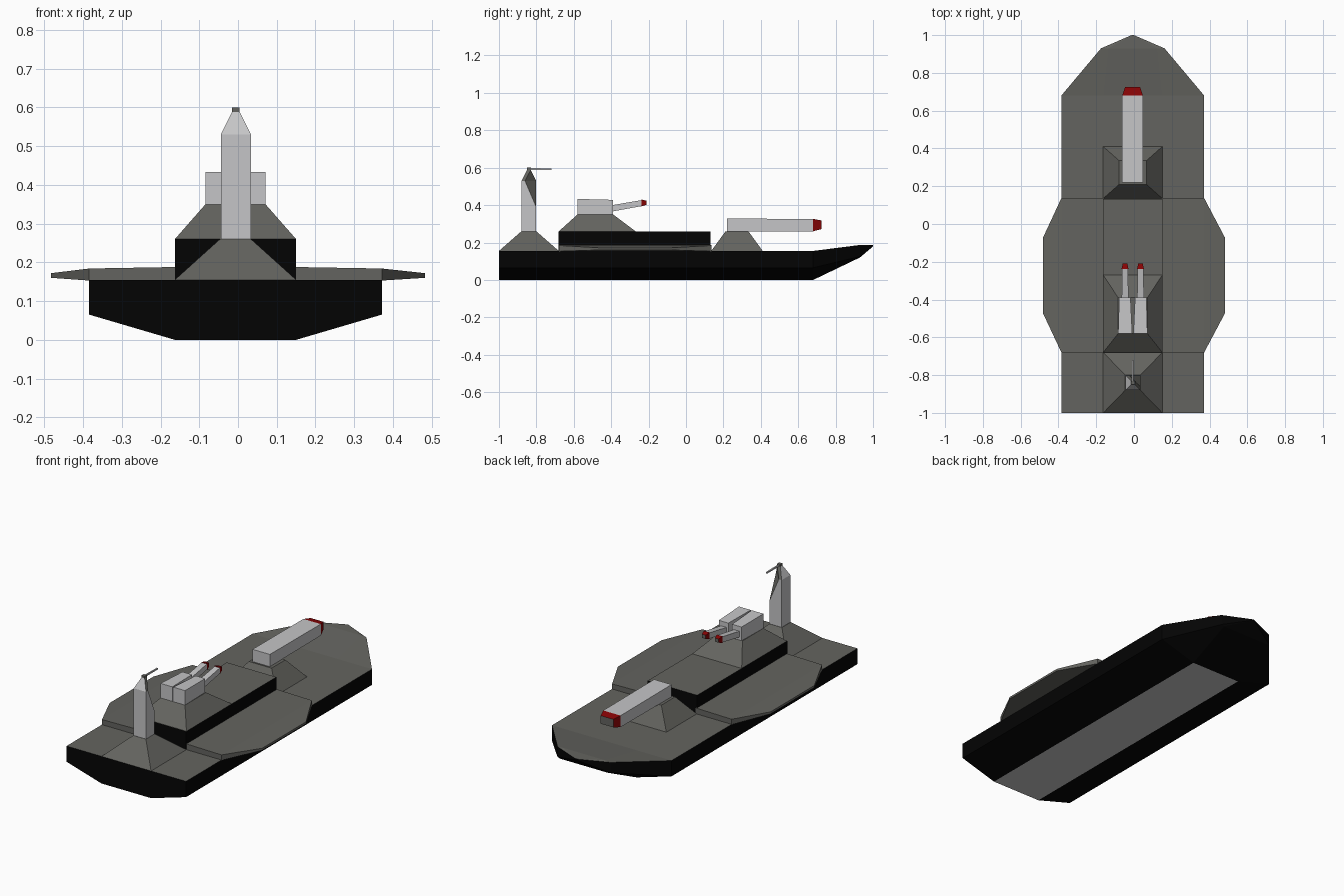
import bpy, bmesh

if "Cube" in bpy.data.objects:
    bpy.data.objects.remove(bpy.data.objects["Cube"])

CX = -0.0065  # centre line of hull and turrets


def material(name, r, g, b):
    m = bpy.data.materials.new(name)
    m.diffuse_color = (r, g, b, 1)
    m.use_nodes = True
    m.node_tree.nodes["Principled BSDF"].inputs["Base Color"].default_value = m.diffuse_color
    return m


DECK = material("deck_grey", 0.127, 0.127, 0.115)
BLACK = material("hull_black", 0.0012, 0.0012, 0.0012)
LIGHT = material("light_grey", 0.56, 0.56, 0.57)
RED = material("muzzle_red", 0.25, 0.001, 0.0015)


def loft(name, rings, mats, rule=None):
    """Skin closed rings in order, cap both ends, colour faces by rule."""
    bm = bmesh.new()
    rows = [[bm.verts.new(p) for p in ring] for ring in rings]
    n = len(rows[0])
    for a, b in zip(rows, rows[1:]):
        for i in range(n):
            j = (i + 1) % n
            bm.faces.new((a[i], a[j], b[j], b[i]))
    bm.faces.new(rows[0])
    bm.faces.new(rows[-1])
    bmesh.ops.remove_doubles(bm, verts=bm.verts, dist=1e-5)
    bmesh.ops.recalc_face_normals(bm, faces=bm.faces)
    bm.normal_update()
    if rule:
        for f in bm.faces:
            f.material_index = rule(f)
    me = bpy.data.meshes.new(name)
    bm.to_mesh(me)
    bm.free()
    for m in mats:
        me.materials.append(m)
    ob = bpy.data.objects.new(name, me)
    bpy.context.collection.objects.link(ob)
    return ob


def rect_z(x0, x1, y0, y1, z):
    return [(x0, y0, z), (x1, y0, z), (x1, y1, z), (x0, y1, z)]


def rect_y(x0, x1, y, z0, z1):
    return [(x0, y, z0), (x1, y, z0), (x1, y, z1), (x0, y, z1)]


# Hull: cross-sections from stern to bow
def section(y, deck, inner, bilge, keel):
    half = [keel, bilge, deck, inner]
    right = [(CX + x, y, z) for x, z in half]
    left = [(CX - x, y, z) for x, z in reversed(half)]
    return right + left


def hull_rule(f):
    return 0 if f.normal.z > 0.5 else 2 if f.normal.z < -0.99 else 1


main = ((0.378, 0.155), (0.157, 0.155), (0.378, 0.065), (0.157, 0))
loft("hull", [
    section(-1, *main),
    section(0.68, *main),
    section(0.93, (0.168, 0.184), (0.13, 0.187), (0.168, 0.125), (0.15, 0.12)),
    section(1.0, (0.006, 0.186), (0.003, 0.187), (0.006, 0.18), (0.003, 0.179)),
], [DECK, BLACK, LIGHT], hull_rule)

# Side wing decks
for side, s in (("left", -1), ("right", 1)):
    rings = []
    for x, y0, y1, z0, z1 in ((CX + s * 0.15, -0.68, 0.137, 0.153, 0.188),
                              (CX + s * 0.378, -0.68, 0.137, 0.153, 0.184),
                              (s * 0.483, -0.47, -0.075, 0.16, 0.172)):
        rings.append([(x, y0, z0), (x, y1, z0), (x, y1, z1), (x, y0, z1)])
    loft("wing_deck_" + side, rings, [DECK])

# Long deckhouse with black walls
B0, B1 = CX - 0.1565, CX + 0.1565
loft("deckhouse", [rect_z(B0, B1, -0.682, 0.132, 0.155),
                   rect_z(B0, B1, -0.682, 0.132, 0.26)],
     [DECK, BLACK], lambda f: 0 if abs(f.normal.z) > 0.5 else 1)

# Sloped bases for mast, twin turret and long gun
for name, y0, y1, z0, half, t0, t1, z1 in (
        ("mast_base", -1, -0.68, 0.155, 0.04, -0.88, -0.80, 0.26),
        ("twin_turret_base", -0.68, -0.27, 0.26, 0.0775, -0.58, -0.39, 0.35),
        ("long_gun_base", 0.135, 0.41, 0.155, 0.072, 0.21, 0.335, 0.258)):
    loft(name, [rect_z(B0, B1, y0, y1, z0),
                rect_z(CX - half, CX + half, t0, t1, z1)], [DECK])

# Mast with a cut rear corner and tapered top
MX = CX + 0.001


def mast_ring(h, z, cut):
    y = -0.84
    return [(MX - h, y - h, z), (MX + h, y - h, z), (MX + h, y + h - cut, z),
            (MX + h - cut, y + h, z), (MX - h, y + h, z)]


def mast_rule(f):
    cut = min(f.normal.x, f.normal.y) > 0.2
    taper = f.calc_center_median().z > 0.53 and max(f.normal.x, f.normal.y) > 0.3
    return 1 if cut or taper else 0


loft("mast", [mast_ring(0.039, 0.26, 0), mast_ring(0.039, 0.39, 0),
              mast_ring(0.039, 0.53, 0.06), mast_ring(0.01, 0.588, 0)],
     [LIGHT, DECK], mast_rule)

# Mast cap and antenna rod
loft("mast_cap", [rect_z(MX - 0.01, MX + 0.01, -0.85, -0.83, 0.585),
                  rect_z(MX - 0.01, MX + 0.01, -0.85, -0.83, 0.6)], [DECK])
loft("antenna_rod", [rect_y(MX - 0.004, MX + 0.004, -0.83, 0.589, 0.598),
                     rect_y(MX - 0.004, MX + 0.004, -0.72, 0.589, 0.596)], [LIGHT])


# Muzzle end faces are grey, their sides red
def muzzle_rule(f):
    return 1 if f.normal.y > 0.9 else 0


# Twin turret: two housings, barrels and red muzzles
for side, s in (("left", -1), ("right", 1)):
    loft("turret_housing_" + side, [
        rect_y(CX + s * 0.003, CX + s * 0.0775, -0.58, 0.35, 0.433),
        rect_y(CX + s * 0.012, CX + s * 0.072, -0.39, 0.347, 0.428)], [LIGHT])
    bx = CX + s * 0.041
    loft("turret_barrel_" + side, [
        rect_y(bx - 0.0175, bx + 0.0175, -0.40, 0.365, 0.399),
        rect_y(bx - 0.0165, bx + 0.0165, -0.235, 0.395, 0.427)], [LIGHT])
    loft("turret_muzzle_" + side, [
        rect_y(bx - 0.018, bx + 0.018, -0.237, 0.393, 0.430),
        rect_y(bx - 0.012, bx + 0.012, -0.21, 0.402, 0.423)],
        [RED, DECK], muzzle_rule)

# Long forward gun with red muzzle
GX = CX - 0.001
loft("long_gun", [rect_y(GX - 0.055, GX + 0.055, 0.22, 0.258, 0.328),
                  rect_y(GX - 0.055, GX + 0.055, 0.68, 0.26, 0.326)], [LIGHT])
loft("long_gun_muzzle", [rect_y(GX - 0.055, GX + 0.055, 0.68, 0.26, 0.326),
                         rect_y(GX - 0.04, GX + 0.04, 0.725, 0.272, 0.318)],
     [RED, DECK], muzzle_rule)
